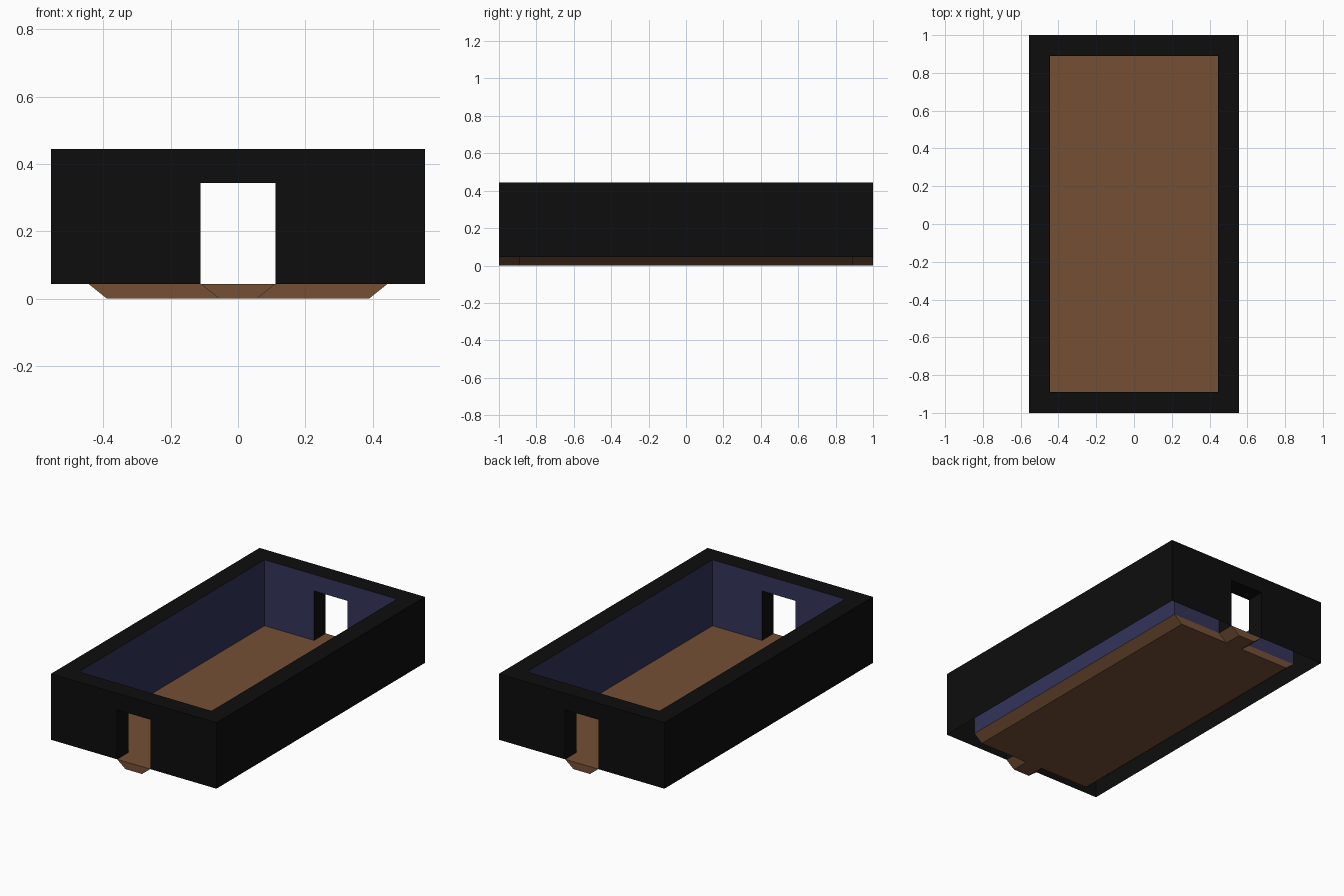
import bpy, bmesh
from mathutils import Matrix

if "Cube" in bpy.data.objects:
    bpy.data.objects.remove(bpy.data.objects["Cube"])

U = 1 / 9                       # wall thickness
OX, OY = 5 * U, 1.0             # outer half sizes
IX, IY = 4 * U, 8 * U           # inner half sizes
Z0, Z1 = 0.0444, 0.4444         # wall bottom and top
DOOR, DOOR_TOP = U, 0.3444      # door half width and lintel height


def material(name, rgb):
    m = bpy.data.materials.new(name)
    m.diffuse_color = (*rgb, 1)
    m.use_nodes = True
    m.node_tree.nodes["Principled BSDF"].inputs["Base Color"].default_value = m.diffuse_color
    return m


black = material("black wall", (0.004, 0.004, 0.004))
blue = material("dark blue inner wall", (0.033, 0.033, 0.105))
brown = material("brown floor", (0.178, 0.08, 0.035))


def finish(bm, name, mats):
    bmesh.ops.remove_doubles(bm, verts=bm.verts, dist=1e-4)
    bmesh.ops.recalc_face_normals(bm, faces=bm.faces)
    mesh = bpy.data.meshes.new(name)
    bm.to_mesh(mesh)
    bm.free()
    for m in mats:
        mesh.materials.append(m)
    ob = bpy.data.objects.new(name, mesh)
    bpy.context.collection.objects.link(ob)
    return ob


def face(bm, pts):
    return bm.faces.new([bm.verts.new(p) for p in pts])


# Walls: hollow shell with open underside, half built then turned 180 degrees
def end_outline(x, y):
    return [(-x, y, Z0), (-DOOR, y, Z0), (-DOOR, y, DOOR_TOP), (DOOR, y, DOOR_TOP),
            (DOOR, y, Z0), (x, y, Z0), (x, y, Z1), (-x, y, Z1)]


bm = bmesh.new()
outer, inner = end_outline(OX, -OY), end_outline(IX, -IY)
face(bm, outer)
face(bm, inner[::-1])
for i in (1, 2, 3, 6):          # door jambs, lintel and wall top
    face(bm, [outer[i], inner[i], inner[i + 1], outer[i + 1]])
for x, y in ((OX, OY), (IX, IY)):
    face(bm, [(x, -y, Z0), (x, y, Z0), (x, y, Z1), (x, -y, Z1)])
face(bm, [(OX, -OY, Z1), (OX, OY, Z1), (IX, IY, Z1), (IX, -IY, Z1)])
copy = bmesh.ops.duplicate(bm, geom=bm.verts[:] + bm.edges[:] + bm.faces[:])["geom"]
bmesh.ops.rotate(bm, verts=[g for g in copy if isinstance(g, bmesh.types.BMVert)],
                 cent=(0, 0, 0), matrix=Matrix.Rotation(3.14159265, 3, 'Z'))
for f in bm.faces:              # faces lining the room are blue
    if all(abs(v.co.x) < IX + 0.01 and abs(v.co.y) < IY + 0.01 for v in f.verts):
        f.material_index = 1
finish(bm, "walls", [black, blue])


# Floor slabs: bevelled-side profile swept along y
def slab(name, half, y0, y1):
    prof = [(-half, Z0), (half, Z0), (half - U / 2, 0), (U / 2 - half, 0)]
    bm = bmesh.new()
    f = face(bm, [(x, y0, z) for x, z in prof])
    new = bmesh.ops.extrude_face_region(bm, geom=[f], use_keep_orig=True)["geom"]
    bmesh.ops.translate(bm, vec=(0, y1 - y0, 0),
                        verts=[g for g in new if isinstance(g, bmesh.types.BMVert)])
    finish(bm, name, [brown])


slab("floor", IX, -IY, IY)
slab("front_threshold", DOOR, -OY, -IY)
slab("back_threshold", DOOR, IY, OY)
